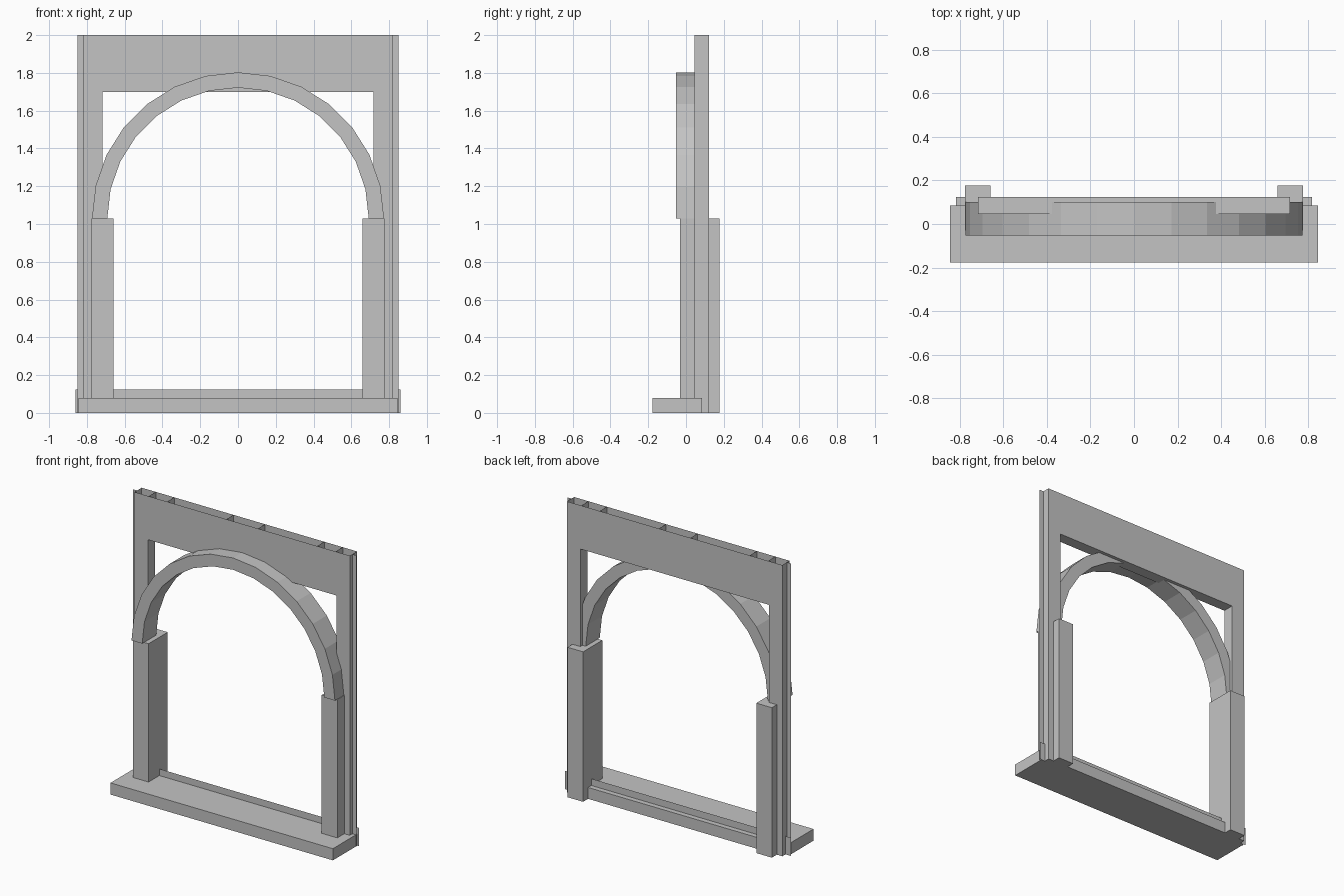
import bpy, bmesh, math

if "Cube" in bpy.data.objects:
    bpy.data.objects.remove(bpy.data.objects["Cube"])

grey = bpy.data.materials.new("plain_grey")
grey.diffuse_color = (0.55, 0.55, 0.55, 1)
grey.use_nodes = True
grey.node_tree.nodes["Principled BSDF"].inputs["Base Color"].default_value = grey.diffuse_color


def finish(name, bm):
    mesh = bpy.data.meshes.new(name)
    bm.to_mesh(mesh)
    bm.free()
    mesh.materials.append(grey)
    obj = bpy.data.objects.new(name, mesh)
    bpy.context.collection.objects.link(obj)
    return obj


def box(name, x0, x1, y0, y1, z0, z1):
    return prism(name, [(x0, z0), (x1, z0), (x1, z1), (x0, z1)], y0, y1)


def prism(name, outline, y0, y1, open_top=None):
    """Extrude an x-z outline along y, optionally leaving the top open."""
    bm = bmesh.new()
    front = bm.faces.new([bm.verts.new((x, y0, z)) for x, z in outline])
    ext = bmesh.ops.extrude_face_region(bm, geom=[front], use_keep_orig=True)
    new_verts = [g for g in ext["geom"] if isinstance(g, bmesh.types.BMVert)]
    bmesh.ops.translate(bm, verts=new_verts, vec=(0, y1 - y0, 0))
    bmesh.ops.recalc_face_normals(bm, faces=bm.faces)
    if open_top is not None:
        top = [f for f in bm.faces if all(abs(v.co.z - open_top) < 1e-4 for v in f.verts)]
        bmesh.ops.delete(bm, geom=top, context="FACES_ONLY")
    return finish(name, bm)


def sheet(name, corners):
    bm = bmesh.new()
    bm.faces.new([bm.verts.new(c) for c in corners])
    return finish(name, bm)


# Hollow frame with an open top
FRONT, BACK = 0.045, 0.123
OUT, INN, HEAD = 0.818, 0.717, 1.70
prism("frame", [(-OUT, 0), (-INN, 0), (-INN, HEAD), (INN, HEAD),
                (INN, 0), (OUT, 0), (OUT, 2), (-OUT, 2)], FRONT, BACK, open_top=2)

# Cross sheets inside the header
for i, x in enumerate((-0.71, -0.57, -0.12, 0.12, 0.57, 0.71)):
    sheet(f"header_divider_{i}", [(x, FRONT, HEAD), (x, BACK, HEAD), (x, BACK, 2), (x, FRONT, 2)])

# Arch band
CZ, RO, RI, N = 1.03, 0.773, 0.692, 14
angles = [math.pi * i / N for i in range(N + 1)]
outer = [(RO * math.cos(a), CZ + RO * math.sin(a)) for a in angles]
inner = [(RI * math.cos(a), CZ + RI * math.sin(a)) for a in reversed(angles)]
prism("arch", outer + inner, -0.052, 0.10)

# Pillars and side flanges, mirrored
for side, s in (("left", -1), ("right", 1)):
    xs = sorted((s * 0.658, s * 0.776))
    box(f"{side}_pillar", xs[0], xs[1], -0.031, 0.177, 0, 1.03)
    sheet(f"{side}_flange", [(s * OUT, 0.073, 0), (s * 0.85, 0.073, 0),
                             (s * 0.85, 0.073, 2), (s * OUT, 0.073, 2)])

# Step in front, threshold behind and upright sill sheet
box("front_step", -0.845, 0.845, -0.177, 0.086, 0, 0.08)
box("threshold", -INN, INN, 0.08, BACK, 0, 0.078)
sheet("sill_sheet", [(-0.859, 0.0875, 0), (0.859, 0.0875, 0),
                     (0.859, 0.0875, 0.125), (-0.859, 0.0875, 0.125)])
